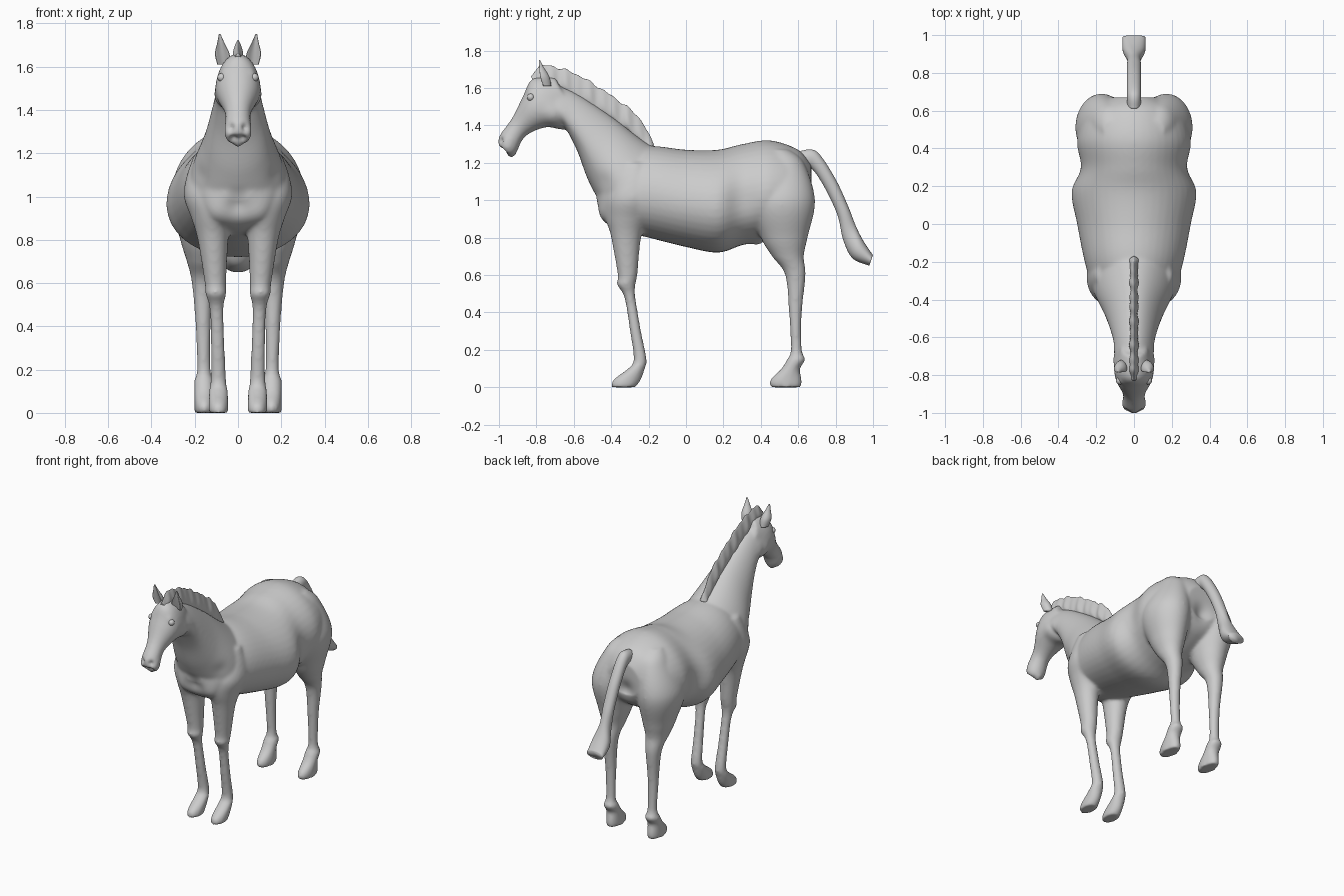
import bpy
import bmesh
import math
from mathutils import Vector

cube = bpy.data.objects.get("Cube")
if cube:
    bpy.data.objects.remove(cube, do_unlink=True)

colour = (0.6, 0.6, 0.6, 1)
grey = bpy.data.materials.new("plain_grey")
grey.use_nodes = True
grey.diffuse_color = colour
grey.node_tree.nodes["Principled BSDF"].inputs["Base Color"].default_value = colour


def finish(bm, name):
    """Turn a bmesh into a smooth grey object."""
    bmesh.ops.recalc_face_normals(bm, faces=bm.faces)
    mesh = bpy.data.meshes.new(name)
    bm.to_mesh(mesh)
    bm.free()
    mesh.materials.append(grey)
    mesh.shade_smooth()
    obj = bpy.data.objects.new(name, mesh)
    bpy.context.collection.objects.link(obj)
    return obj


def spline(before, start, end, after, t):
    """Smooth value between start and end."""
    slope_in = (end - before) / 2
    slope_out = (after - start) / 2
    ease = t * t * (3 - 2 * t)
    curl_in = t * (1 - t) ** 2
    curl_out = t * t * (t - 1)
    return start.lerp(end, ease) + slope_in * curl_in + slope_out * curl_out


def loft(name, rings, side=1, skew=0.0, cup=0.0, steps=8, count=40):
    """Skin oval rings: front y, z, back y, z, centre x and half width."""
    keys = [Vector(ring) for ring in rings]
    keys = [keys[0]] + keys + [keys[-1]]
    path = [spline(*keys[i:i + 4], step / steps)
            for i in range(len(keys) - 3) for step in range(steps)]
    path.append(keys[-1])
    bm = bmesh.new()
    loops = []
    for front_y, front_z, back_y, back_z, centre, width in path:
        front = Vector((side * centre, front_y, front_z))
        back = Vector((side * centre, back_y, back_z))
        loop = []
        for k in range(count):
            angle = math.tau * k / count
            along = math.sin(angle)
            across = math.cos(angle) * width * (1 - skew * along)
            along -= cup * max(along, 0) ** 2
            point = back.lerp(front, (along + 1) / 2)
            point.x += side * across
            loop.append(bm.verts.new(point))
        loops.append(loop)
    for upper, lower in zip(loops, loops[1:]):
        for k in range(count):
            n = (k + 1) % count
            bm.faces.new((upper[k], upper[n], lower[n], lower[k]))
    bm.faces.new(loops[0])
    bm.faces.new(loops[-1])
    return finish(bm, name)


def central(rings):
    """Rings on the middle plane."""
    return [(fy, fz, by, bz, 0, width) for fy, fz, by, bz, width in rings]


def limb(rings, centre, ratio, extra=0.0):
    """Level rings of height, front and back, placed and widened by rule."""
    result = []
    for z, front, back in rings:
        width = extra + ratio * (back - front)
        if z < 0.2:
            width = min(width, 0.046)
        result.append((front, z, back, z, centre(z), width))
    return result


# Trunk from chest to rump: place, top, underside, half width
trunk = [(-.48, 1.07, .97, .06), (-.44, 1.17, .89, .15), (-.36, 1.25, .84, .21),
         (-.2, 1.29, .8, .26), (0, 1.27, .75, .3), (.17, 1.27, .72, .33),
         (.3, 1.3, .76, .29), (.45, 1.32, .8, .3), (.6, 1.27, .88, .24),
         (.67, 1.19, .96, .12)]
torso = central([(y, top, y, low, width) for y, top, low, width in trunk])

# Neck and head: upper line, lower line, half width
neck = central([
    (-.77, 1.65, -.65, 1.4, .09), (-.6, 1.58, -.58, 1.26, .115),
    (-.4, 1.45, -.52, 1.1, .155), (-.2, 1.3, -.43, .95, .215),
    (0, 1.2, -.3, .9, .2)])
head = central([
    (-.7, 1.66, -.6, 1.45, .07), (-.82, 1.65, -.65, 1.38, .1),
    (-.87, 1.56, -.75, 1.39, .1), (-.93, 1.44, -.86, 1.34, .06),
    (-1, 1.34, -.91, 1.25, .063), (-1, 1.29, -.95, 1.24, .05)])

# Legs from shoulder or haunch down to the hoof
front_leg = limb([
    (1.2, -.33, -.22), (1.1, -.39, -.16), (1, -.43, -.14), (.9, -.42, -.2),
    (.8, -.4, -.24), (.6, -.365, -.26), (.55, -.37, -.27), (.48, -.33, -.27),
    (.3, -.3, -.24), (.15, -.28, -.21), (.1, -.31, -.22), (.04, -.39, -.24),
    (0, -.4, -.27)],
    lambda z: .09 + .04 * z * z, .38, .01)
hind_leg = limb([
    (1.27, .45, .55), (1.2, .41, .63), (1, .33, .69), (.8, .4, .65),
    (.7, .46, .63), (.6, .53, .64), (.4, .55, .62), (.2, .56, .62),
    (.15, .54, .64), (.1, .51, .61), (.04, .45, .62), (0, .45, .62)],
    lambda z: min(.155 + .015 * z, .37 - .2 * z), .36, .01)

sides = {"left": 1, "right": -1}
parts = [loft("torso", torso, skew=.1), loft("neck", neck, skew=.2),
         loft("head", head)]
for word, side in sides.items():
    parts.append(loft(word + "_front_leg", front_leg, side))
    parts.append(loft(word + "_hind_leg", hind_leg, side))

# Fuse the parts into one continuous skin
bpy.ops.object.select_all(action="DESELECT")
for part in parts:
    part.select_set(True)
body = parts[0]
bpy.context.view_layer.objects.active = body
bpy.ops.object.join()
body.name = "body"
fuse = body.modifiers.new("fuse", "REMESH")
fuse.mode = "VOXEL"
fuse.voxel_size = 0.01
soften = body.modifiers.new("soften", "SMOOTH")
soften.iterations = 12
for modifier in ("fuse", "soften"):
    bpy.ops.object.modifier_apply(modifier=modifier)

# Muscles and hollows on both sides: place, radius, push
sculpt = {
    "breast_furrow": ((0, -.48, .96), .05, -.02),
    "breast_muscle": ((.1, -.43, .92), .06, .015),
    "shoulder_groove": ((.16, -.42, 1.1), .05, -.01),
    "flank": ((.3, .3, 1), .09, -.01),
    "belly_fold": ((0, .38, .8), .04, .02),
    "rump_cleft": ((0, .67, 1), .06, -.03),
    "cheek": ((.1, -.7, 1.46), .05, .015),
    "brow": ((.08, -.85, 1.58), .02, .01),
    "nostril": ((.04, -1, 1.32), .02, -.02),
    "mouth": ((.02, -.98, 1.26), .02, -.02),
    "lower_lip": ((0, -.93, 1.24), .02, .01),
}
mesh = body.data
normals = [vert.normal.copy() for vert in mesh.vertices]
for vert, normal in zip(mesh.vertices, normals):
    here = Vector((abs(vert.co.x), vert.co.y, vert.co.z))
    for place, radius, push in sculpt.values():
        distance = (here - Vector(place)).length / radius
        vert.co += normal * push * math.exp(-distance ** 2)
    vert.co.z = max(vert.co.z, 0)
mesh.materials.clear()
mesh.materials.append(grey)
mesh.shade_smooth()

# Cupped ears and round eyes
ear = limb([(1.61, -.79, -.72), (1.66, -.81, -.73), (1.71, -.8, -.76),
            (1.75, -.79, -.78)],
           lambda z: .065 + .13 * (z - 1.6), .42)
for word, side in sides.items():
    loft(word + "_ear", ear, side, cup=1.1)
    bm = bmesh.new()
    bmesh.ops.create_uvsphere(bm, u_segments=20, v_segments=12, radius=.02)
    bmesh.ops.translate(bm, verts=bm.verts, vec=(side * .075, -.83, 1.55))
    finish(bm, word + "_eye")

# Standing mane with a ragged edge
crest = [(-.83, 1.66, -.8, 1.63), (-.77, 1.72, -.72, 1.62),
         (-.6, 1.68, -.56, 1.52), (-.4, 1.56, -.4, 1.43),
         (-.25, 1.44, -.28, 1.34), (-.17, 1.29, -.2, 1.27)]
mane = loft("mane", central([(*ring, .02) for ring in crest]), skew=.5, steps=16)
for vert in mane.data.vertices:
    wave = math.sin(vert.co.y * 95) + math.sin(vert.co.y * 57)
    vert.co.z += .004 * wave
    vert.co.x *= 1 + wave / 9

# Tail, arched at the root and widening to a tuft
dock = [(.61, 1.27, .63, 1.15), (.7, 1.265, .67, 1.17), (.8, 1.12, .74, 1.07),
        (.87, .97, .81, .92), (.91, .87, .84, .79), (.95, .79, .89, .69),
        (1, .71, .98, .65)]
loft("tail", central([(*ring, .06 if ring[1] < .8 else .037) for ring in dock]),
     cup=.1)
